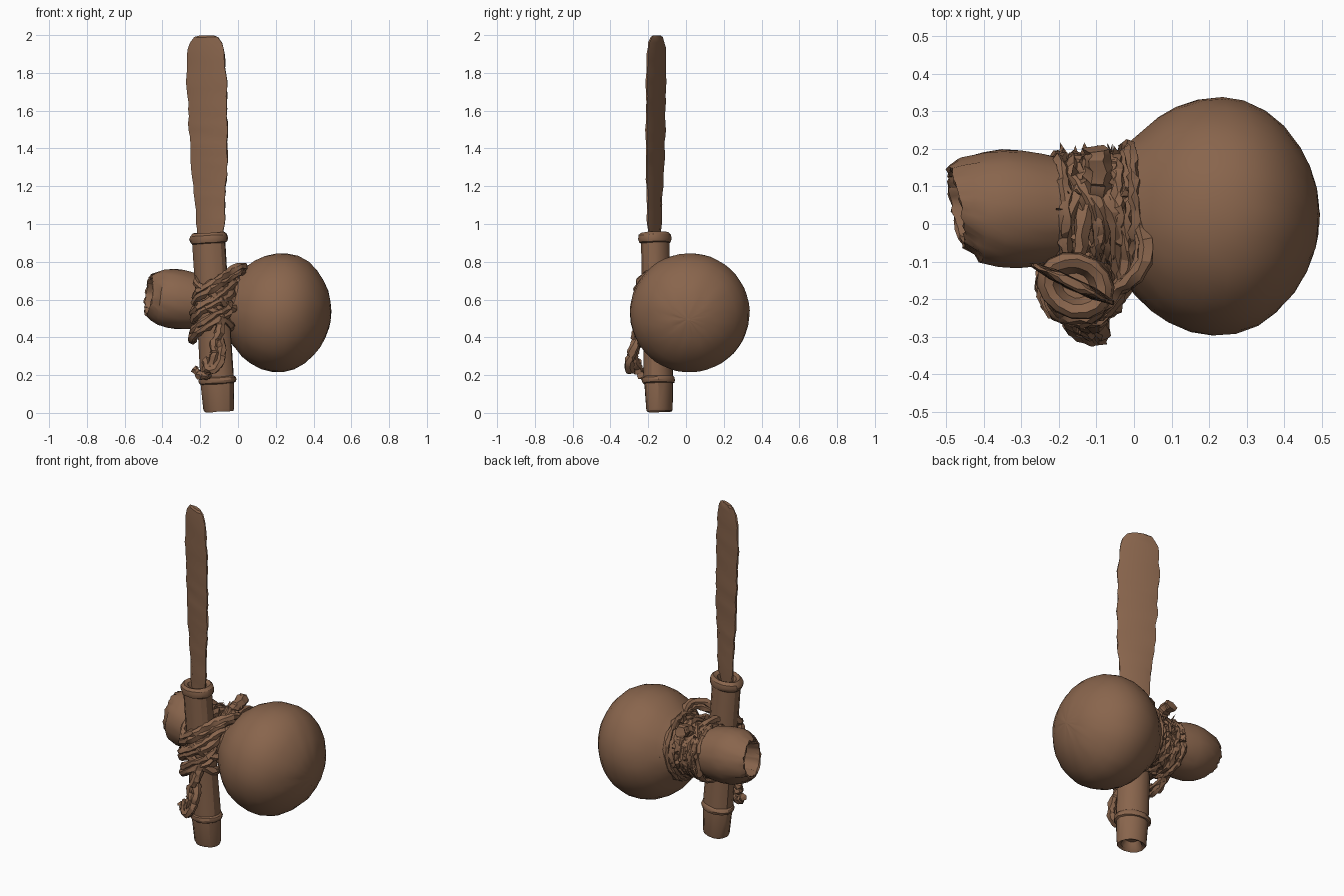
import bpy, bmesh, math, random
from mathutils import Vector, Matrix

random.seed(4)
cube = bpy.data.objects.get("Cube")
if cube:
    bpy.data.objects.remove(cube)

brown = bpy.data.materials.new("warm brown")
brown.use_nodes = True
brown.diffuse_color = (0.25, 0.13, 0.073, 1)
bsdf = brown.node_tree.nodes["Principled BSDF"]
bsdf.inputs["Base Color"].default_value = (0.25, 0.13, 0.073, 1)
bsdf.inputs["Roughness"].default_value = 0.9


def jitter(amount):
    return Vector([random.uniform(-amount, amount) for _ in range(3)])


def finish(name, bm, angle=35):
    bmesh.ops.recalc_face_normals(bm, faces=bm.faces)
    mesh = bpy.data.meshes.new(name)
    bm.to_mesh(mesh)
    bm.free()
    mesh.materials.append(brown)
    obj = bpy.data.objects.new(name, mesh)
    bpy.context.collection.objects.link(obj)
    bpy.ops.object.select_all(action='DESELECT')
    obj.select_set(True)
    bpy.context.view_layer.objects.active = obj
    bpy.ops.object.shade_smooth_by_angle(angle=math.radians(angle))
    return obj


def loft(bm, rings):
    """Skin a list of point rings and close both ends."""
    loops = [[bm.verts.new(p) for p in ring] for ring in rings]
    n = len(loops[0])
    for a, b in zip(loops, loops[1:]):
        for i in range(n):
            j = (i + 1) % n
            bm.faces.new((a[i], a[j], b[j], b[i]))
    bm.faces.new(loops[0])
    bm.faces.new(loops[-1])


def lathe(start, end, profile, sides, flat=1.0, spin=0.0, rough=0.0):
    """Turn (distance, radius) pairs about the line from start to end."""
    start, end = Vector(start), Vector(end)
    axis = end - start
    turn = Vector((0, 0, 1)).rotation_difference(axis).to_matrix()
    turn = turn @ Matrix.Rotation(spin, 3, 'Z')
    rings = []
    for t, r in profile:
        ring = []
        for i in range(sides):
            a = math.tau * i / sides
            p = Vector((r * math.cos(a), r * flat * math.sin(a), 0))
            ring.append(start + axis * t + turn @ p + jitter(rough))
        rings.append(ring)
    bm = bmesh.new()
    loft(bm, rings)
    return bm


def cord(name, points, radius, cyclic=False, rough=0.006):
    """A rough fibre cord through the points."""
    curve = bpy.data.curves.new(name, 'CURVE')
    curve.dimensions = '3D'
    curve.bevel_depth = radius
    curve.bevel_resolution = 1
    curve.resolution_u = 5
    curve.use_fill_caps = True
    spline = curve.splines.new('BEZIER')
    spline.bezier_points.add(len(points) - 1)
    for bp, p in zip(spline.bezier_points, points):
        bp.co = p
        bp.handle_left_type = bp.handle_right_type = 'AUTO'
    spline.use_cyclic_u = cyclic
    temp = bpy.data.objects.new(name + "_path", curve)
    bpy.context.collection.objects.link(temp)
    bpy.context.view_layer.update()
    mesh = temp.evaluated_get(bpy.context.evaluated_depsgraph_get()).to_mesh()
    bm = bmesh.new()
    bm.from_mesh(mesh)
    bpy.data.objects.remove(temp)
    bmesh.ops.remove_doubles(bm, verts=bm.verts, dist=0.0005)
    for v in bm.verts:
        v.co += jitter(rough)
    return finish(name, bm, 25)


# Gourd: small open bulb, narrow waist, large round bowl
gourd_profile = [(0.13, 0.03), (0.12, 0.09), (0.03, 0.095), (0.0, 0.095), (0.0, 0.108),
                 (0.03, 0.129), (0.07, 0.147), (0.12, 0.157), (0.17, 0.157),
                 (0.23, 0.15), (0.29, 0.138), (0.35, 0.13), (0.4, 0.135),
                 (0.44, 0.16), (0.475, 0.19), (0.51, 0.222), (0.55, 0.258),
                 (0.6, 0.288), (0.66, 0.309), (0.72, 0.317), (0.78, 0.311),
                 (0.84, 0.288), (0.89, 0.25), (0.935, 0.2), (0.965, 0.15),
                 (0.985, 0.1), (0.997, 0.045), (1.0, 0.01)]
bm = lathe((-0.472, 0.046, 0.622), (0.49, 0.01, 0.495), gourd_profile, 48, rough=0.0015)
for v in bm.verts:
    if v.co.x < -0.43:
        v.co.x -= 0.22 * (v.co.y - 0.046)
        v.co += jitter(0.005)
finish("gourd", bm, 40)

# Tube sheath with a collar near the foot and a lip at the mouth
foot, mouth = (-0.1, -0.142, 0.008), (-0.157, -0.165, 0.955)
tube_profile = [(0.05, 0.04), (0.01, 0.06), (0.0, 0.078), (0.012, 0.084), (0.155, 0.09),
                (0.16, 0.1), (0.175, 0.104), (0.19, 0.1), (0.195, 0.093),
                (0.5, 0.09), (0.94, 0.09), (0.945, 0.1), (0.965, 0.106),
                (0.985, 0.102), (1.0, 0.085), (0.99, 0.06), (0.95, 0.04)]
finish("sheath", lathe(foot, mouth, tube_profile, 14, 0.82, -0.4, 0.002), 30)

# Long broad blade standing out of the sheath, lens shaped in section
outline = [(0.9, 0.07, -0.147), (1.0, 0.08, -0.145), (1.3, 0.104, -0.152),
           (1.5, 0.112, -0.157), (1.75, 0.116, -0.165), (1.9, 0.11, -0.17),
           (1.96, 0.092, -0.17), (1.988, 0.07, -0.168), (2.0, 0.04, -0.165)]
along = Vector((0.9, -0.43, 0))
across = Vector((0.43, 0.9, 0))
section = [(-1, 0.3), (-0.5, 1), (0.5, 1), (1, 0.3), (1, -0.3), (0.5, -1), (-0.5, -1), (-1, -0.3)]
rings = []
for (z0, w0, x0), (z1, w1, x1) in zip(outline, outline[1:]):
    steps = max(1, round((z1 - z0) / 0.035))
    for s in range(steps):
        f = s / steps
        centre = Vector((x0 + f * (x1 - x0), 0, z0 + f * (z1 - z0)))
        centre.y = -0.168 + 0.013 * (centre.z - 1)
        w = w0 + f * (w1 - w0) + random.uniform(-0.004, 0.004)
        rings.append([centre + along * u * w + across * v * 0.014 + jitter(0.0025)
                      for u, v in section])
rings.append([Vector((-0.165, -0.155, 1.998)) + along * u * 0.04 + across * v * 0.01
              for u, v in section])
bm = bmesh.new()
loft(bm, rings)
finish("blade", bm, 30)

# Lashing: slanted turns that go round both the gourd waist and the sheath
turns = 8
for k in range(turns):
    f = k / (turns - 1) - 0.5
    z = 0.58 + 0.2 * f
    x = -0.1 + 0.12 * f
    side = 1 if k not in (2, 5) else -1
    path = [(x + 0.05 * side, 0.03, 0.713), (x + 0.07 * side, -0.09, z + 0.1),
            (-0.135 + 0.085 * side, -0.19, z + 0.065), (-0.135, -0.25, z),
            (-0.135 - 0.095 * side, -0.19, z - 0.065), (x - 0.08 * side, -0.09, z - 0.09),
            (x - 0.06 * side, 0.03, 0.445), (x, 0.13, 0.49), (x, 0.165, 0.575), (x, 0.125, 0.67)]
    cord("lashing_turn", [Vector(p) + jitter(0.008) for p in path], 0.021, True)

# Plain turns hugging the waist on either side of the sheath
for x, r in ((-0.2, 0.148), (-0.16, 0.142), (-0.11, 0.14), (-0.06, 0.145), (-0.02, 0.175)):
    ring = [(x + 0.02 * math.sin(a), 0.033 + r * math.cos(a), 0.575 + r * math.sin(a))
            for a in [math.tau * i / 10 for i in range(10)]]
    cord("waist_turn", [Vector(p) + jitter(0.005) for p in ring], 0.016, True)

# Knot at the back of the waist
cord("back_knot", [(-0.1, 0.09, 0.7), (-0.095, 0.15, 0.735), (-0.1, 0.2, 0.74)], 0.036)

# Loose tail and knot hanging down the front of the sheath
cord("front_tail", [(-0.09, -0.235, 0.5), (-0.1, -0.26, 0.42), (-0.125, -0.265, 0.36),
                    (-0.12, -0.28, 0.3), (-0.17, -0.255, 0.22)], 0.027)
cord("front_loop", [(-0.1, -0.25, 0.4), (-0.085, -0.28, 0.33), (-0.1, -0.3, 0.26),
                    (-0.15, -0.285, 0.23), (-0.17, -0.25, 0.28)], 0.024)
cord("tail_end", [(-0.15, -0.24, 0.2), (-0.2, -0.225, 0.2), (-0.235, -0.21, 0.235)], 0.022)

# Frayed fibre scraps sticking out of the lashing
bm = bmesh.new()
for k in range(70):
    a = random.uniform(-0.6, math.pi + 0.6)
    x = random.uniform(-0.21, 0.02)
    out = Vector((0, math.cos(a), math.sin(a)))
    base = Vector((x, 0.033, 0.575)) + out * (0.145 + 0.03 * max(0, x + 0.05) / 0.07)
    tip = base + out * random.uniform(0.015, 0.035) + jitter(0.02)
    corners = [bm.verts.new(base - out * 0.01 + jitter(0.025)) for _ in range(3)]
    peak = bm.verts.new(tip)
    bm.faces.new(corners)
    for i in range(3):
        bm.faces.new((corners[i], corners[(i + 1) % 3], peak))
finish("frayed_fibres", bm, 5)
